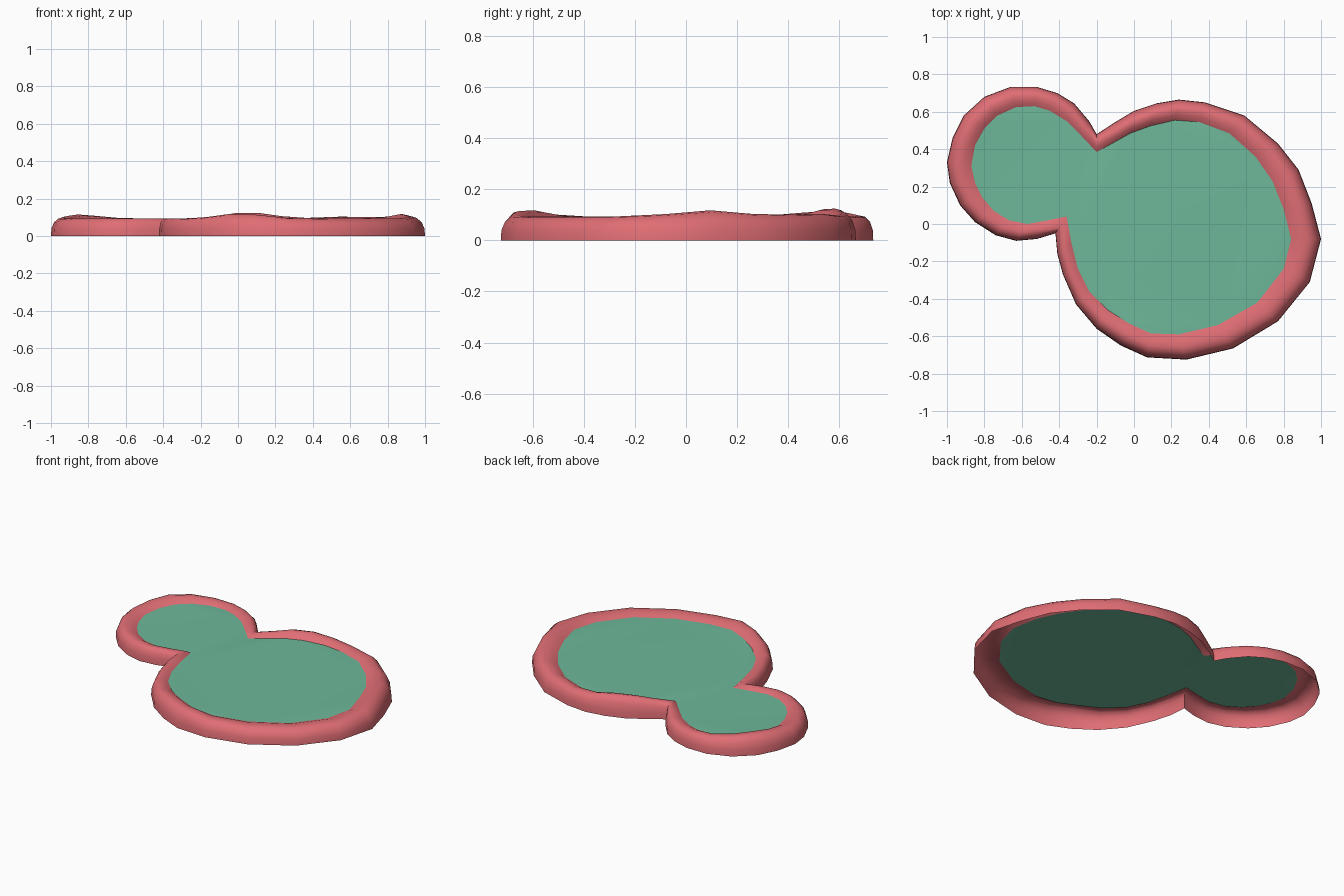
import bpy, bmesh, math

if "Cube" in bpy.data.objects:
    bpy.data.objects.remove(bpy.data.objects["Cube"])

# Matching outlines of the two-lobed pond, clockwise from the back notch
OUTER = [(-.2,.48),(-.1,.545),(0,.605),(.12,.645),(.24,.665),(.38,.65),(.59,.58),(.77,.43),
         (.88,.29),(.95,.11),(1,-.08),(.94,-.31),(.77,-.52),(.53,-.665),(.28,-.725),(.07,-.713),
         (-.07,-.65),(-.2,-.56),(-.31,-.43),(-.38,-.27),(-.41,-.16),(-.42,-.05),
         (-.52,-.08),(-.63,-.09),(-.74,-.06),(-.85,.01),(-.93,.1),(-.985,.22),(-1,.33),
         (-.97,.46),(-.91,.58),(-.8,.68),(-.66,.733),(-.52,.733),(-.41,.7),(-.32,.645),(-.24,.55)]
INNER = [(-.2,.385),(-.1,.44),(-.02,.485),(.09,.525),(.22,.555),(.35,.545),(.51,.485),(.65,.36),
         (.74,.23),(.8,.08),(.84,-.08),(.8,-.24),(.66,-.42),(.45,-.54),(.24,-.59),(.09,-.585),
         (-.03,-.53),(-.14,-.46),(-.24,-.36),(-.3,-.24),(-.335,-.1),(-.36,.04),
         (-.46,.02),(-.57,0),(-.67,.02),(-.75,.07),(-.81,.14),(-.85,.22),(-.87,.31),
         (-.85,.42),(-.8,.51),(-.73,.58),(-.63,.625),(-.53,.63),(-.45,.605),(-.36,.55),(-.28,.47)]
# Gentle swells along the rim: x, y, height
SWELLS = [(.05, .57, .034), (.9, .1, .025), (0, -.63, .027), (-.85, .55, .022), (.6, .48, .012)]
# Rim cross-section: fraction across the band, height, share of the swell
PROFILE = [(0, 0, 0), (.02, .04, .1), (.12, .07, .5), (.3, .089, .9),
           (.5, .093, 1), (.75, .089, .9), (1, .076, .4)]


def swell(x, y):
    return sum(h * math.exp(-((x - a) ** 2 + (y - b) ** 2) / .035) for a, b, h in SWELLS)


def ring_points(t, z, share):
    pts = []
    for (ax, ay), (bx, by) in zip(OUTER, INNER):
        lift = swell((ax + bx) / 2, (ay + by) / 2)
        pts.append((ax + (bx - ax) * t, ay + (by - ay) * t, z + share * lift))
    return pts


def finish(name, bm, color):
    mesh = bpy.data.meshes.new(name)
    bm.to_mesh(mesh)
    bm.free()
    mat = bpy.data.materials.new(name + "_colour")
    mat.diffuse_color = (*color, 1)
    mat.use_nodes = True
    mat.node_tree.nodes["Principled BSDF"].inputs["Base Color"].default_value = mat.diffuse_color
    mesh.materials.append(mat)
    ob = bpy.data.objects.new(name, mesh)
    bpy.context.collection.objects.link(ob)
    bpy.ops.object.select_all(action='DESELECT')
    bpy.context.view_layer.objects.active = ob
    ob.select_set(True)
    bpy.ops.object.shade_smooth_by_angle(angle=math.radians(50))


# Rim: open-bottomed rounded band lofted between the outlines
bm = bmesh.new()
rings = [[bm.verts.new(p) for p in ring_points(*row)] for row in PROFILE]
n = len(OUTER)
for low, high in zip(rings, rings[1:]):
    for i in range(n):
        j = (i + 1) % n
        bm.faces.new((low[i], high[i], high[j], low[j]))
finish("rim", bm, (.74, .155, .175))

# Water: single sheet filling the inner outline
bm = bmesh.new()
loop = [bm.verts.new(p) for p in ring_points(*PROFILE[-1])]
edges = [bm.edges.new((loop[i], loop[(i + 1) % n])) for i in range(n)]
bmesh.ops.triangle_fill(bm, edges=edges, use_beauty=True)
bm.normal_update()
for f in bm.faces:
    if f.normal.z < 0:
        f.normal_flip()
finish("water", bm, (.155, .48, .32))
